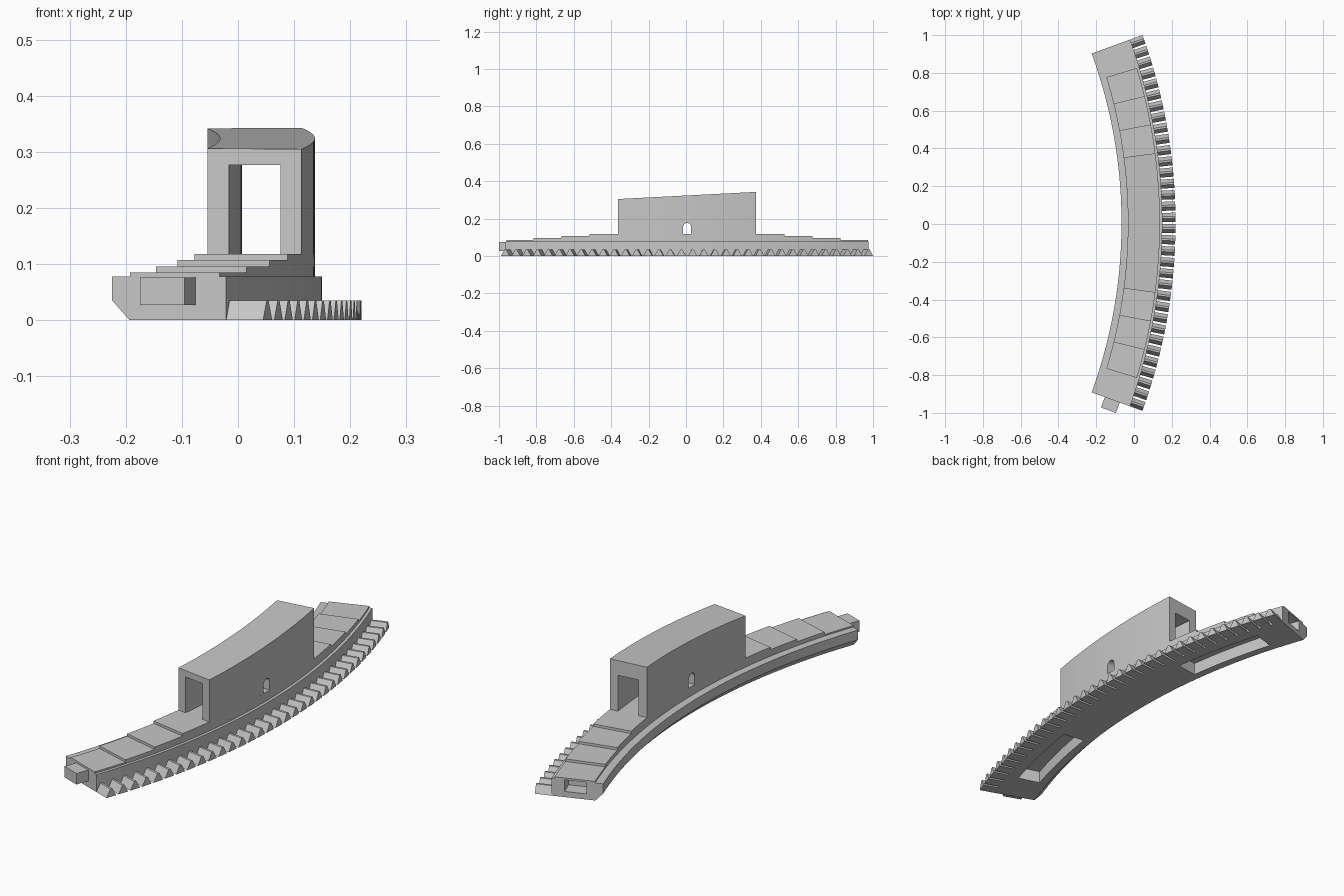
import bpy
import bmesh
from math import radians, sin, cos, pi, ceil

# Centre of the arc in plan
CX, CY = -2.688, 0.0056
END = 20.0

cube = bpy.data.objects.get("Cube")
if cube:
    bpy.data.objects.remove(cube, do_unlink=True)

grey = bpy.data.materials.new("light_grey")
grey.use_nodes = True
COLOUR = (0.57, 0.57, 0.57, 1)
grey.diffuse_color = COLOUR
grey.node_tree.nodes["Principled BSDF"].inputs["Base Color"].default_value = COLOUR


def polar(r, angle, along=0.0):
    """Point at a radius and angle, shifted along the tangent."""
    a = radians(angle)
    return CX + r * cos(a) - along * sin(a), CY + r * sin(a) + along * cos(a)


def loft(name, rings):
    """Closed solid through equal rings of points."""
    bm = bmesh.new()
    loops = [[bm.verts.new(p) for p in ring] for ring in rings]
    count = len(loops[0])
    for a, b in zip(loops, loops[1:]):
        for i in range(count):
            j = (i + 1) % count
            bm.faces.new((a[i], a[j], b[j], b[i]))
    bm.faces.new(loops[0])
    bm.faces.new(loops[-1])
    bmesh.ops.recalc_face_normals(bm, faces=bm.faces)
    mesh = bpy.data.meshes.new(name)
    bm.to_mesh(mesh)
    bm.free()
    mesh.materials.append(grey)
    obj = bpy.data.objects.new(name, mesh)
    bpy.context.collection.objects.link(obj)
    return obj


def arc_solid(name, profile, a0, a1, top=None):
    """Sweep an (r, z) profile round the arc; z of None follows top(y)."""
    steps = ceil((a1 - a0) / 0.5)
    rings = []
    for i in range(steps + 1):
        angle = a0 + (a1 - a0) * i / steps
        ring = []
        for r, z in profile:
            x, y = polar(r, angle)
            ring.append((x, y, top(y) if z is None else z))
        rings.append(ring)
    return loft(name, rings)


def rect(r0, r1, z0, z1):
    return [(r0, z0), (r1, z0), (r1, z1), (r0, z1)]


def end_block(name, angle, profile, s0, s1):
    """Straight block running along the tangent at an end."""
    return loft(name, [[(*polar(r, angle, s), z) for r, z in profile] for s in (s0, s1)])


def cut(obj, cutters):
    """Subtract the cutters and bake the result."""
    for c in cutters:
        c.hide_render = True
        mod = obj.modifiers.new("cut", 'BOOLEAN')
        mod.operation = 'DIFFERENCE'
        mod.solver = 'EXACT'
        mod.object = c
    graph = bpy.context.evaluated_depsgraph_get()
    mesh = bpy.data.meshes.new_from_object(obj.evaluated_get(graph))
    obj.modifiers.clear()
    obj.data = mesh
    for c in cutters:
        bpy.data.objects.remove(c, do_unlink=True)


# Curved base with chamfered inner lower edge, pockets below and an end socket
R_IN, R_BODY, R_TOOTH = 2.622, 2.838, 2.908
base = arc_solid("curved_base", [(R_IN + 0.033, 0), (R_BODY, 0), (R_BODY, 0.078),
                                 (R_IN, 0.078), (R_IN, 0.035)], -END, END)
pocket = rect(2.69, 2.79, -0.02, 0.055)
cut(base, [
    arc_solid("pocket_cutter_back", pocket, 8.0, 16.8),
    arc_solid("pocket_cutter_front", pocket, -16.8, -8.0),
    end_block("socket_cutter", END, rect(2.692, 2.784, 0.025, 0.0765), -0.066, 0.02),
])

# Plug on the front end
end_block("connector_plug", -END, rect(2.696, 2.780, 0.027, 0.076), -0.0585, 0.01)

# Stepped deck, each layer shorter than the one below
D_IN, D_OUT = 2.656, 2.825
heights = [0.078, 0.085, 0.096, 0.107, 0.118]
for k in range(4):
    span = END - 3.125 * k
    arc_solid(f"deck_step_{k + 1}", rect(D_IN, D_OUT, heights[k], heights[k + 1]), -span, span)

# Tunnel housing with sloping roof
tower = arc_solid("tunnel_housing", [(D_IN, 0.112), (D_OUT, 0.112), (D_OUT, None), (D_IN, None)],
                  -7.5, 7.5, top=lambda y: 0.324 + 0.0515 * (y - CY))
tunnel = arc_solid("tunnel_cutter", rect(2.695, 2.788, 0.09, 0.277), -8.5, 8.5)

# Arched side window through both walls
HALF, SPRING = 0.021, 0.156
arch = [(-HALF, 0.118), (HALF, 0.118)]
arch += [(HALF * cos(pi * i / 12), SPRING + HALF * sin(pi * i / 12)) for i in range(13)]
window = loft("window_cutter", [[(x, CY + y, z) for y, z in arch] for x in (-0.2, 0.3)])
cut(tower, [tunnel, window])

# Rack of tapered teeth along the outer edge
TEETH, BASE_HALF, TOP_HALF = 34, 0.48, 0.1
first = END - BASE_HALF
for i in range(TEETH):
    mid = -first + 2 * first * i / (TEETH - 1)
    section = [(-BASE_HALF, 0), (BASE_HALF, 0), (TOP_HALF, 0.035), (-TOP_HALF, 0.035)]
    loft(f"rack_tooth_{i + 1}", [[(*polar(r, mid + a), z) for a, z in section]
                                 for r in (R_BODY - 0.004, R_TOOTH)])
